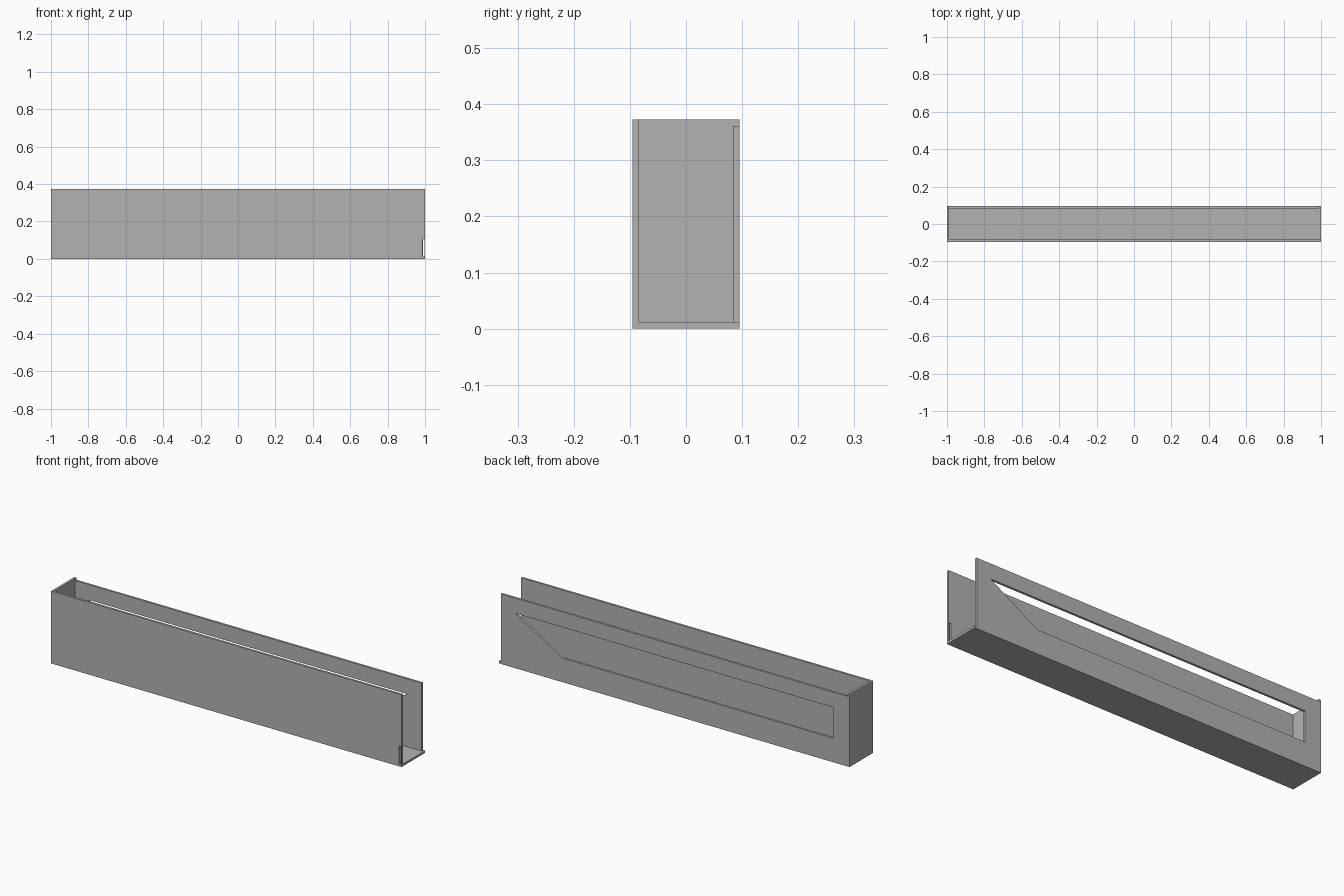
import bpy
import bmesh
from mathutils import Vector

cube = bpy.data.objects.get("Cube")
if cube:
    bpy.data.objects.remove(cube, do_unlink=True)

HALF_X, HALF_Y, TOP, T = 1.0, 0.0955, 0.373, 0.0115
INNER = HALF_X - T      # end of the back panel, short of the floor edge
RIM = TOP - T           # back panel sits one thickness lower

grey = bpy.data.materials.new("plain_grey")
grey.use_nodes = True
colour = (0.45, 0.45, 0.45, 1)
grey.diffuse_color = colour
grey.node_tree.nodes["Principled BSDF"].inputs["Base Color"].default_value = colour


def add_object(name, bm):
    bmesh.ops.recalc_face_normals(bm, faces=bm.faces)
    mesh = bpy.data.meshes.new(name)
    bm.to_mesh(mesh)
    bm.free()
    mesh.materials.append(grey)
    obj = bpy.data.objects.new(name, mesh)
    bpy.context.scene.collection.objects.link(obj)
    return obj


def panel(name, outline, y0, y1):
    """Extrude an x-z outline from y0 to y1."""
    bm = bmesh.new()
    face = bm.faces.new([bm.verts.new((x, y0, z)) for x, z in outline])
    new = bmesh.ops.extrude_face_region(bm, geom=[face])["geom"]
    verts = [v for v in new if isinstance(v, bmesh.types.BMVert)]
    bmesh.ops.translate(bm, verts=verts, vec=Vector((0, y1 - y0, 0)))
    return add_object(name, bm)


def rect(x0, x1, z0, z1):
    return [(x0, z0), (x1, z0), (x1, z1), (x0, z1)]


def cut(obj, name, outline, y0, y1):
    """Cut an x-z outline through a panel."""
    cutter = panel(name, outline, y0, y1)
    cutter.hide_render = True
    cutter.hide_viewport = True
    mod = obj.modifiers.new("opening", 'BOOLEAN')
    mod.operation = 'DIFFERENCE'
    mod.solver = 'EXACT'
    mod.object = cutter


# Floor and closed end
panel("floor", rect(-INNER, HALF_X, 0, T), -HALF_Y + T, HALF_Y)
panel("end_wall", rect(-HALF_X, -INNER, 0, TOP), -HALF_Y, HALF_Y)

# Front wall with a narrow slot near the open end
front = panel("front_wall", rect(-INNER, HALF_X, 0, TOP), -HALF_Y, -HALF_Y + T)
cut(front, "slot_cutter", rect(INNER - 0.002, 0.996, T, 0.105),
    -HALF_Y - T, -HALF_Y + 2 * T)

# Back wall with a long window, slanted at one end
back = panel("back_wall", rect(-INNER, INNER, T, RIM), HALF_Y - T, HALF_Y)
cut(back, "window_cutter",
    [(-0.908, 0.124), (0.637, 0.124), (0.908, 0.283), (-0.908, 0.283)],
    HALF_Y - 2 * T, HALF_Y + T)
